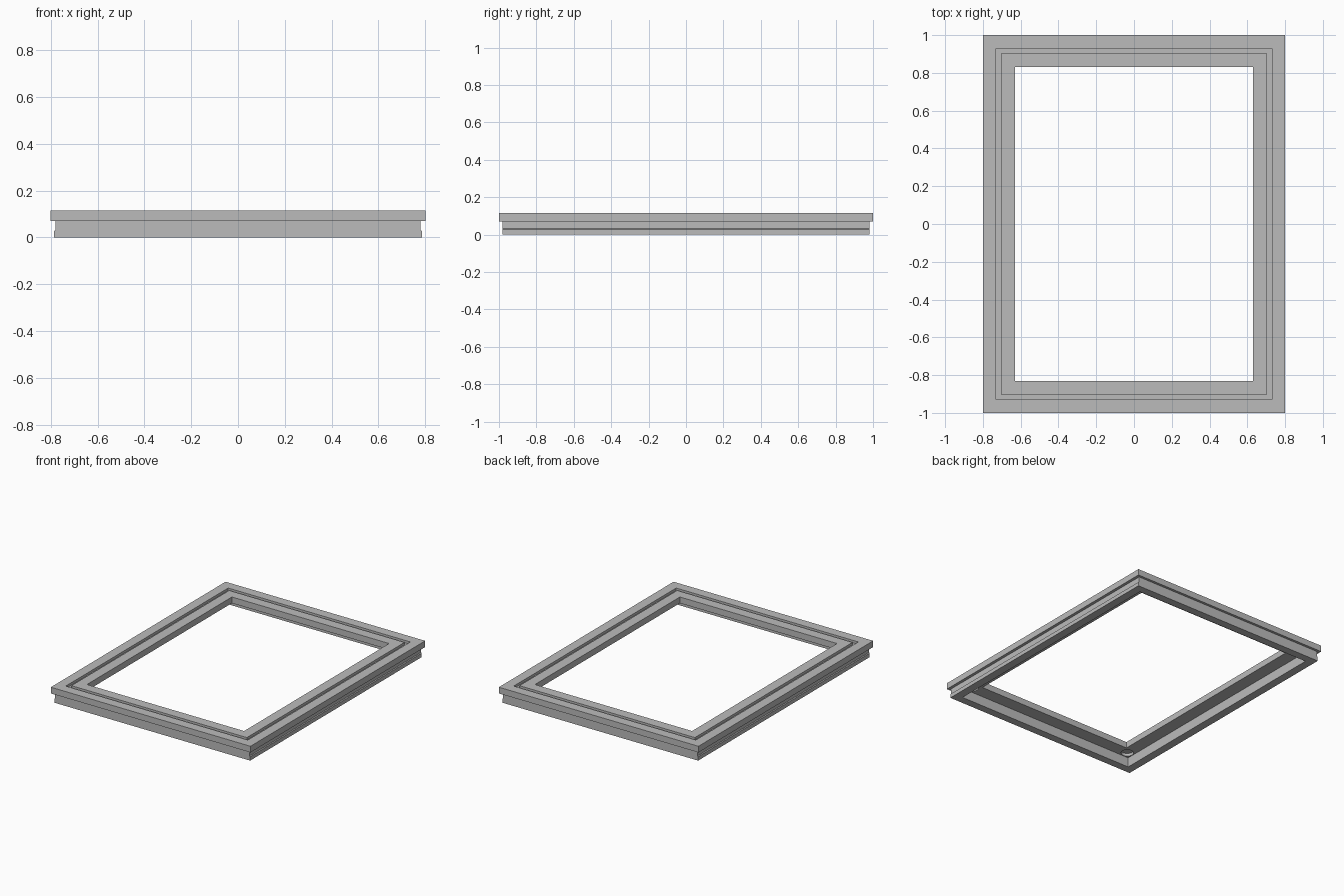
import bpy, bmesh

cube = bpy.data.objects.get("Cube")
if cube:
    bpy.data.objects.remove(cube, do_unlink=True)

# Single matte grey
grey = bpy.data.materials.new("grey plastic")
grey.use_nodes = True
colour = (0.5, 0.5, 0.5, 1)
grey.diffuse_color = colour
grey.node_tree.nodes["Principled BSDF"].inputs["Base Color"].default_value = colour

HALF_X, HALF_Y = 0.8, 1.0
TOP, FLANGE = 0.115, 0.07      # top face and underside of the flange
OPENING = 0.17                 # border width
WALL_IN = 0.075                # inner face of the skirt

# Cross-section as (inset in x, inset in y, height), swept round the rectangle
section = [
    (0, 0, TOP),
    (0.07, 0.07, TOP), (0.07, 0.07, TOP - 0.018),      # groove in the top
    (0.097, 0.097, TOP - 0.018), (0.097, 0.097, TOP),
    (OPENING, OPENING, TOP), (OPENING, OPENING, FLANGE),
    (WALL_IN, WALL_IN, FLANGE), (WALL_IN, WALL_IN, 0),  # skirt
    (0.015, 0.018, 0), (0.015, 0.018, 0.028),
    (0.021, 0.018, 0.032), (0.021, 0.018, FLANGE),      # side relief
    (0, 0, FLANGE),
]
corners = [(-1, -1), (1, -1), (1, 1), (-1, 1)]

bm = bmesh.new()
rings = [[bm.verts.new((sx * (HALF_X - ix), sy * (HALF_Y - iy), z))
          for sx, sy in corners] for ix, iy, z in section]
for a, b in zip(rings, rings[1:] + rings[:1]):
    for i in range(4):
        j = (i + 1) % 4
        bm.faces.new((a[i], a[j], b[j], b[i]))
bmesh.ops.recalc_face_normals(bm, faces=bm.faces)
mesh = bpy.data.meshes.new("frame")
bm.to_mesh(mesh)
bm.free()
mesh.materials.append(grey)
frame = bpy.data.objects.new("frame", mesh)
bpy.context.collection.objects.link(frame)

# Shallow round pockets under the corners
for sx, sy in corners:
    bpy.ops.mesh.primitive_cylinder_add(
        vertices=32, radius=0.042, depth=0.04,
        location=(sx * 0.678, sy * 0.878, FLANGE))
    cutter = bpy.context.object
    cutter.name = "pocket_cutter"
    cutter.hide_render = True
    cutter.data.materials.append(grey)
    cut = frame.modifiers.new("pocket", "BOOLEAN")
    cut.operation, cut.solver, cut.object = "DIFFERENCE", "EXACT", cutter
    bpy.context.view_layer.objects.active = frame
    bpy.ops.object.modifier_apply(modifier=cut.name)
    bpy.data.objects.remove(cutter, do_unlink=True)

# Crisp flat sides, smooth pocket walls
bpy.ops.object.select_all(action="DESELECT")
frame.select_set(True)
bpy.context.view_layer.objects.active = frame
bpy.ops.object.shade_smooth_by_angle()
